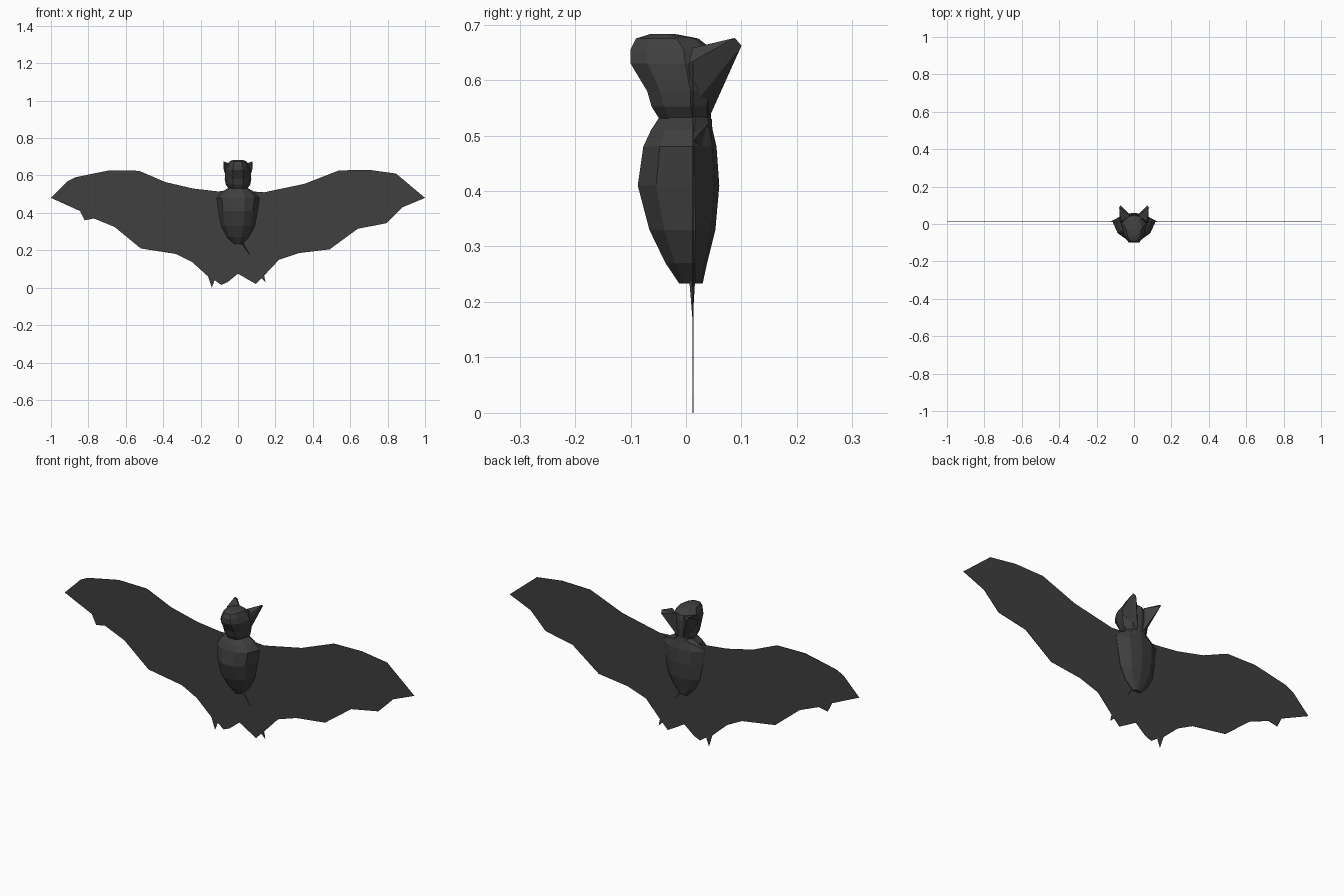
import bpy
import bmesh
from mathutils import Vector

default_cube = bpy.data.objects.get("Cube")
if default_cube:
    bpy.data.objects.remove(default_cube, do_unlink=True)

# One dark charcoal colour for the whole animal
charcoal = bpy.data.materials.new("charcoal fur")
charcoal.use_nodes = True
colour = (0.05, 0.05, 0.05, 1)
charcoal.diffuse_color = colour
shader = charcoal.node_tree.nodes["Principled BSDF"]
shader.inputs["Base Color"].default_value = colour
shader.inputs["Roughness"].default_value = 0.9


def make_object(name, bm):
    """Turn a bmesh into a flat-shaded object."""
    bmesh.ops.recalc_face_normals(bm, faces=bm.faces)
    mesh = bpy.data.meshes.new(name)
    bm.to_mesh(mesh)
    bm.free()
    mesh.materials.append(charcoal)
    obj = bpy.data.objects.new(name, mesh)
    bpy.context.collection.objects.link(obj)
    return obj


def loft(name, half_section, rings):
    """Stack scaled copies of a mirrored section; ring = z, half width, front y, back y."""
    section = half_section + [(-u, v) for u, v in reversed(half_section) if u > 0]
    bm = bmesh.new()
    loops = []
    for z, width, front, back in rings:
        middle, depth = (front + back) / 2, (back - front) / 2
        loops.append([bm.verts.new((u * width, middle + v * depth, z)) for u, v in section])
    count = len(section)
    for low, high in zip(loops, loops[1:]):
        for i in range(count):
            j = (i + 1) % count
            bm.faces.new((low[i], low[j], high[j], high[i]))
    bm.faces.new(loops[0])
    bm.faces.new(loops[-1])
    return make_object(name, bm)


def hull(name, points):
    """Convex faceted solid around a few points."""
    bm = bmesh.new()
    for point in points:
        bm.verts.new(point)
    bmesh.ops.convex_hull(bm, input=bm.verts)
    return make_object(name, bm)


# Body: faceted, narrow chest in front, widest just behind the middle
chest_section = [(0.32, -1), (0.76, -0.55), (1, 0.4), (0.55, 0.88), (0, 1)]
loft("body", chest_section, [
    (0.233, 0.022, -0.012, 0.03),
    (0.27, 0.06, -0.037, 0.038),
    (0.33, 0.092, -0.066, 0.053),
    (0.41, 0.106, -0.087, 0.06),
    (0.48, 0.116, -0.077, 0.055),
    (0.51, 0.09, -0.063, 0.048),
    (0.533, 0.052, -0.048, 0.045),
])

# Head: flares up from the neck to an overhanging muzzle
head_section = [(0.4, -1), (0.75, -0.6), (1, 0.3), (0.6, 0.85), (0, 1)]
loft("head", head_section, [
    (0.53, 0.05, -0.048, 0.045),
    (0.552, 0.066, -0.062, 0.046),
    (0.58, 0.071, -0.07, 0.05),
    (0.63, 0.068, -0.1, 0.052),
    (0.655, 0.058, -0.1, 0.048),
    (0.675, 0.045, -0.09, 0.022),
    (0.683, 0.026, -0.064, -0.02),
])

# Ears: long wedges running from the neck to swept-back tips
for side, name in ((1, "left_ear"), (-1, "right_ear")):
    hull(name, [(side * x, y, z) for x, y, z in (
        (0.015, 0.043, 0.535),
        (0.05, 0.01, 0.55),
        (0.076, 0.005, 0.63),
        (0.07, 0.012, 0.658),
        (0.02, 0.045, 0.655),
        (0.079, 0.088, 0.676),
        (0.072, 0.1, 0.662),
    )])

# Shoulder folds joining the wings to the upper back
for side, name in ((1, "left_shoulder"), (-1, "right_shoulder")):
    hull(name, [(side * x, y, z) for x, y, z in (
        (0.02, 0.047, 0.53),
        (0.06, 0.012, 0.525),
        (0.125, 0.013, 0.49),
        (0.06, 0.046, 0.465),
    )])

# Wings and tail skin: one thin membrane, outline in hundredths, clockwise from the right tip
upper_edge = [
    (-100, 48), (-91, 57), (-87, 59), (-75, 61.5), (-69, 62.7), (-53, 62.5),
    (-39, 56.5), (-24, 53), (-11, 51.5), (0, 52), (14, 51), (35.5, 55.5),
    (54, 62.7), (70, 63), (84.5, 61), (100, 48),
]
lower_edge = [
    (88, 43), (79.5, 34.5), (64, 31.5), (49, 20.5), (32.5, 18.5), (22, 15),
    (14, 6.5), (14.7, 3), (12.5, 5), (9.5, 2), (6, 4), (0, 7.5),
    (-5.5, 3), (-9, 1.5), (-12.5, 4), (-14, 0), (-16, 6), (-24.5, 13.7),
    (-33, 18), (-52, 21), (-66, 32.5), (-77, 37), (-82, 36), (-84.5, 41),
]
bm = bmesh.new()
outline = [bm.verts.new((x / 100, 0.0125, z / 100)) for x, z in upper_edge + lower_edge]
bm.faces.new(outline)
bmesh.ops.triangulate(bm, faces=bm.faces)
wings = make_object("wings", bm)
thickness = wings.modifiers.new("thickness", "SOLIDIFY")
thickness.thickness = 0.002
thickness.offset = 0

# Tail: slim spike lying along the membrane
start, tip = Vector((0.015, 0.011, 0.25)), Vector((0.07, 0.012, 0.165))
hull("tail", [start + Vector(offset) for offset in (
    (-0.006, 0, 0), (0.006, 0, 0), (0, -0.006, 0), (0, 0.006, 0))] + [tip])
